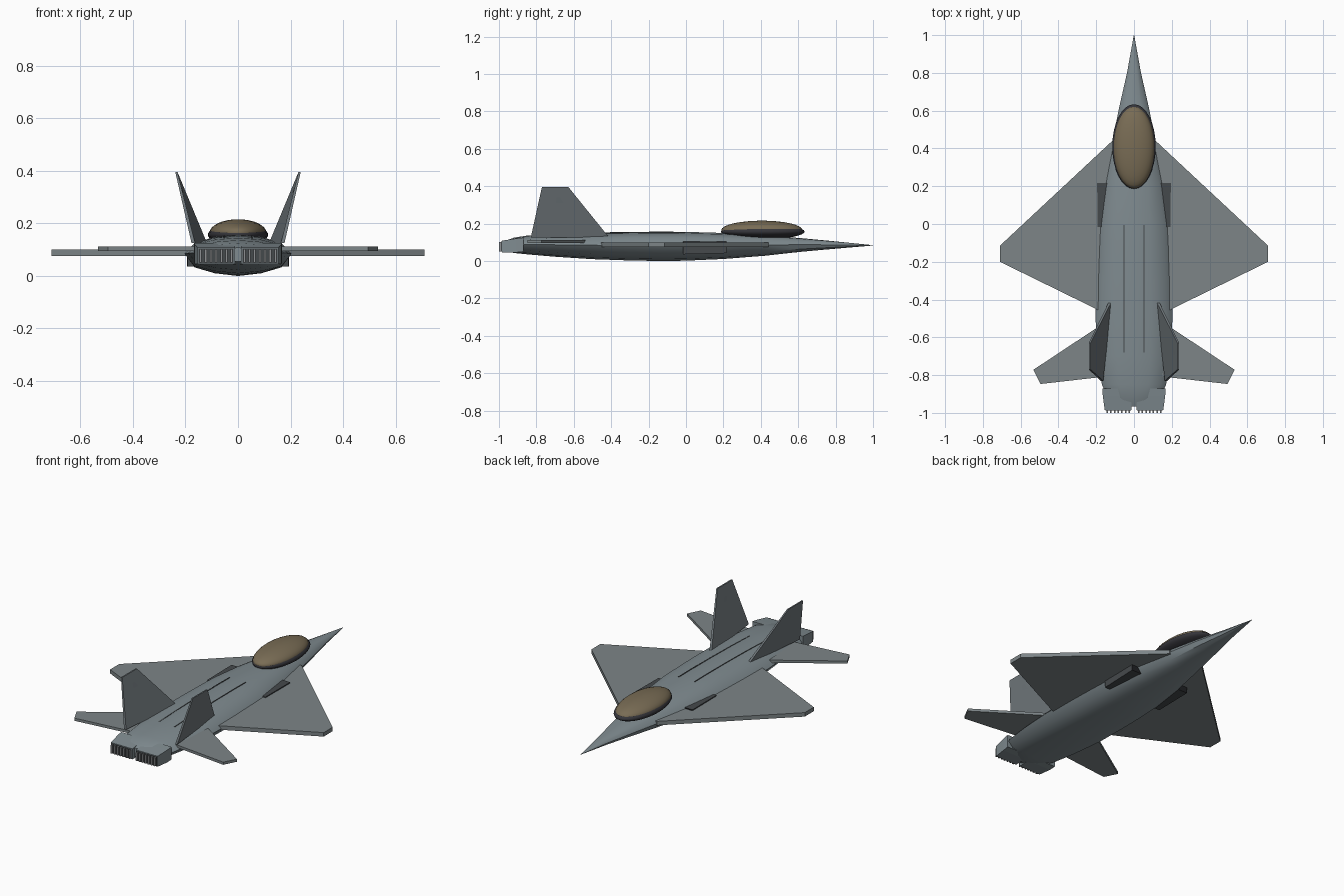
import bpy, bmesh, math

if "Cube" in bpy.data.objects:
    bpy.data.objects.remove(bpy.data.objects["Cube"])


def material(name, rgb):
    m = bpy.data.materials.new(name)
    m.diffuse_color = (*rgb, 1)
    m.use_nodes = True
    m.node_tree.nodes["Principled BSDF"].inputs["Base Color"].default_value = m.diffuse_color
    return m


BODY = material("body_grey", (0.215, 0.26, 0.28))
WING = material("wing_grey", (0.205, 0.235, 0.245))
FIN = material("fin_grey", (0.165, 0.19, 0.205))
DARK = material("intake_dark", (0.06, 0.067, 0.072))
BLACK = material("mouth_black", (0.015, 0.016, 0.018))
FRAME = material("canopy_frame_dark", (0.035, 0.035, 0.042))
GLASS = material("canopy_bronze", (0.19, 0.15, 0.09))
SLAT = material("slat_grey", (0.27, 0.28, 0.29))


def loft(name, rings, *mats, smooth=None):
    """Skin equal-length rings of points and cap both ends."""
    bm = bmesh.new()
    vs = [[bm.verts.new(p) for p in r] for r in rings]
    n = len(rings[0])
    for a, b in zip(vs, vs[1:]):
        for i in range(n):
            j = (i + 1) % n
            bm.faces.new((a[i], a[j], b[j], b[i]))
    bm.faces.new(vs[0][::-1])
    last = bm.faces.new(vs[-1])
    if len(mats) > 1:           # end cap takes the second colour
        last.material_index = 1
    bmesh.ops.recalc_face_normals(bm, faces=bm.faces[:])
    return finish(name, bm, mats, smooth)


def finish(name, bm, mats, smooth=None):
    me = bpy.data.meshes.new(name)
    bm.to_mesh(me)
    bm.free()
    for m in mats:
        me.materials.append(m)
    ob = bpy.data.objects.new(name, me)
    bpy.context.collection.objects.link(ob)
    if smooth:
        bpy.ops.object.select_all(action='DESELECT')
        ob.select_set(True)
        bpy.context.view_layer.objects.active = ob
        bpy.ops.object.shade_smooth_by_angle(angle=math.radians(smooth))
    return ob


def plate(name, outline, z0, z1, s, mat):
    return loft(name, [[(s * x, y, z) for x, y in outline] for z in (z0, z1)], mat)


def rect(x0, x1, y, z0, z1, s):
    return [(s * x0, y, z0), (s * x1, y, z0), (s * x1, y, z1), (s * x0, y, z1)]


def ellipsoid(name, centre, radii, mat):
    bm = bmesh.new()
    bmesh.ops.create_uvsphere(bm, u_segments=32, v_segments=16, radius=1)
    bmesh.ops.scale(bm, vec=radii, verts=bm.verts)
    bmesh.ops.translate(bm, vec=centre, verts=bm.verts)
    return finish(name, bm, [mat], 60)


# fuselage: one flattened section swept along stations (y, half width, bottom, top)
half = [(0, -1), (0.45, -0.87), (0.82, -0.6), (1, 0.05), (0.82, 0.6), (0.45, 0.9), (0, 1)]
section = half + [(-x, z) for x, z in half[-2:0:-1]]
stations = [(1, 0.001, 0.083, 0.085), (0.8, 0.037, 0.066, 0.105), (0.62, 0.078, 0.05, 0.122),
            (0.42, 0.118, 0.028, 0.138), (0.2, 0.163, 0.011, 0.15), (0, 0.19, 0.002, 0.156),
            (-0.12, 0.196, 0, 0.157), (-0.3, 0.202, 0.003, 0.156), (-0.5, 0.204, 0.01, 0.152),
            (-0.7, 0.19, 0.023, 0.145), (-0.85, 0.17, 0.036, 0.136), (-0.92, 0.14, 0.043, 0.125),
            (-0.965, 0.09, 0.055, 0.108)]
loft("fuselage", [[(w * u, y, (b + t) / 2 + (t - b) / 2 * v) for u, v in section]
                  for y, w, b, t in stations], BODY, smooth=40)

# canopy
ellipsoid("canopy_frame", (0, 0.41, 0.157), (0.115, 0.224, 0.04), FRAME)
ellipsoid("canopy_glass", (0, 0.406, 0.165), (0.108, 0.217, 0.051), GLASS)

for s, side in ((1, "right"), (-1, "left")):
    # wings and tailplanes
    plate(side + "_wing", [(0.08, 0.44), (0.115, 0.44), (0.71, -0.115), (0.71, -0.2),
                           (0.19, -0.455), (0.08, -0.455)], 0.076, 0.1, s, WING)
    plate(side + "_tailplane", [(0.1, -0.5), (0.19, -0.545), (0.533, -0.772), (0.495, -0.847),
                                (0.17, -0.81), (0.1, -0.8)], 0.096, 0.112, s, WING)
    # canted, toed-in fins
    fin = [(0.125, -0.41, 0.125), (0.235, -0.63, 0.397), (0.235, -0.77, 0.397), (0.17, -0.83, 0.125)]
    loft(side + "_fin", [[(s * (x + d * (1 if z < 0.2 else 0.6)), y, z) for x, y, z in fin]
                         for d in (-0.007, 0.007)], FIN)
    # air intakes with a black mouth
    loft(side + "_intake", [rect(0.11, 0.193, -0.015, 0.036, 0.105, s),
                            rect(0.1, 0.195, 0.217, 0.042, 0.106, s)], DARK, BLACK)
    # panel seams along the spine
    loft(side + "_spine_seam", [rect(0.05, 0.056, y, z - 0.008, z + 0.003, s) for y, z in
                                ((-0.005, 0.151), (-0.12, 0.152), (-0.3, 0.151),
                                 (-0.5, 0.147), (-0.68, 0.14))], DARK)
    # square exhausts with slatted grilles
    loft(side + "_exhaust", [rect(0.01, 0.168, -0.87, 0.05, 0.125, s),
                             rect(0.012, 0.165, -0.91, 0.046, 0.12, s),
                             rect(0.012, 0.155, -0.985, 0.046, 0.109, s)], BODY)
    loft(side + "_exhaust_mouth", [rect(0.017, 0.15, -0.98, 0.05, 0.104, s),
                                   rect(0.017, 0.15, -0.988, 0.05, 0.104, s)], DARK)
    for i in range(7):
        x = 0.024 + i * 0.0198
        loft(f"{side}_exhaust_slat_{i + 1}", [rect(x - 0.004, x + 0.004, y, 0.052, 0.102, s)
                                              for y in (-0.98, -1)], SLAT)
